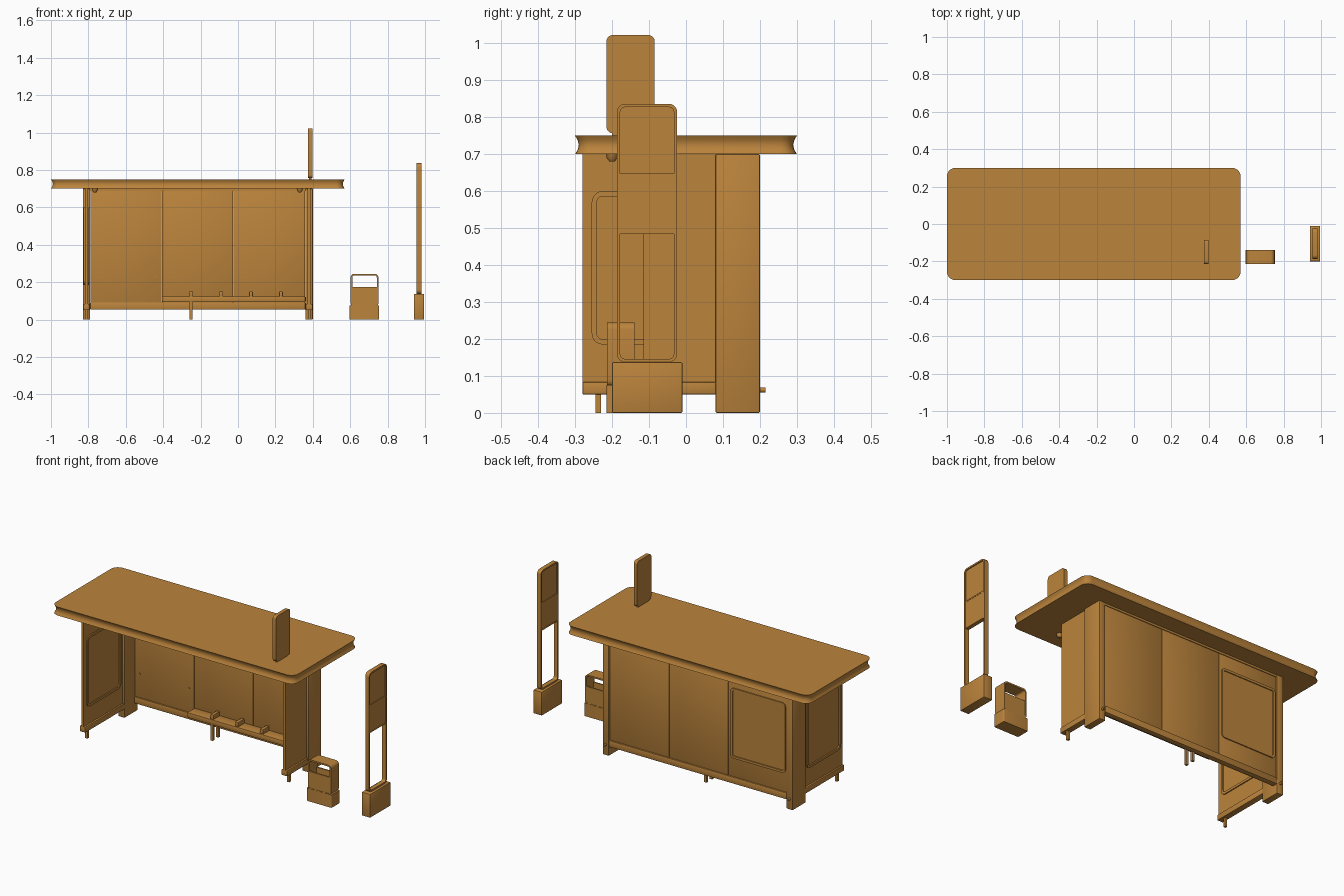
import bpy, bmesh, math
from mathutils import Vector

cube = bpy.data.objects.get("Cube")
if cube:
    bpy.data.objects.remove(cube, do_unlink=True)

ochre = bpy.data.materials.new("ochre")
ochre.use_nodes = True
ochre.diffuse_color = (0.50, 0.23, 0.045, 1)
ochre.node_tree.nodes["Principled BSDF"].inputs["Base Color"].default_value = ochre.diffuse_color


def finish(name, bm):
    bmesh.ops.recalc_face_normals(bm, faces=bm.faces)
    mesh = bpy.data.meshes.new(name)
    bm.to_mesh(mesh)
    bm.free()
    mesh.materials.append(ochre)
    obj = bpy.data.objects.new(name, mesh)
    bpy.context.scene.collection.objects.link(obj)
    return obj


def box(name, x, y, z, bevel=0):
    """Box from (min, max) pairs."""
    bm = bmesh.new()
    bmesh.ops.create_cube(bm, size=1)
    for v in bm.verts:
        v.co = Vector([(a + b) / 2 + c * (b - a) for (a, b), c in zip((x, y, z), v.co)])
    if bevel:
        bmesh.ops.bevel(bm, geom=bm.edges[:], offset=bevel, segments=2, profile=0.5, affect='EDGES')
    return finish(name, bm)


def outline(u, v, r, inset=0, steps=5):
    """Rounded rectangle points."""
    u0, u1, v0, v1 = u[0] + inset, u[1] - inset, v[0] + inset, v[1] - inset
    r = max(r - inset, 0.001)
    pts = []
    corners = ((u1 - r, v1 - r), (u0 + r, v1 - r), (u0 + r, v0 + r), (u1 - r, v0 + r))
    for k, (cu, cv) in enumerate(corners):
        for i in range(steps + 1):
            a = math.pi / 2 * (k + i / steps)
            pts.append((cu + r * math.cos(a), cv + r * math.sin(a)))
    return pts


PLACE = {'x': lambda u, v, w: (w, u, v), 'y': lambda u, v, w: (u, w, v), 'z': lambda u, v, w: (u, v, w)}


def plate(name, axis, u, v, layers, r, rim=None):
    """Rounded plate stacked from (depth, inset) layers; rim makes it an open frame."""
    bm = bmesh.new()

    def loop(w, inset):
        return [bm.verts.new(PLACE[axis](a, b, w)) for a, b in outline(u, v, r, inset)]

    loops = [loop(w, i) for w, i in layers]
    if rim:
        loops += [loop(w, rim) for w in (layers[-1][0], layers[0][0])]
        loops.append(loops[0])
    else:
        bm.faces.new(loops[0])
        bm.faces.new(loops[-1])
    for a, b in zip(loops, loops[1:]):
        for i in range(len(a)):
            j = (i + 1) % len(a)
            bm.faces.new((a[i], a[j], b[j], b[i]))
    return finish(name, bm)


def flat(w0, w1):
    return [(w0, 0), (w1, 0)]


def stud(name, axis, u, v, w0, w1, r):
    return plate(name, axis, (u - r, u + r), (v - r, v + r), flat(w0, w1), r)


# Roof with a hollowed edge
plate("roof", 'z', (-1, 0.57), (-0.30, 0.30),
      [(0.70, 0), (0.712, 0.007), (0.725, 0.010), (0.738, 0.007), (0.75, 0)], 0.045)

# Corner posts, side panels with their rails and feet
for side, x, front in (("right", -0.81, -0.28), ("left", 0.38, -0.115)):
    box(side + "_post", (x - 0.02, x + 0.02), (0.08, 0.20), (0, 0.70), 0.003)
    box(side + "_panel", (x - 0.008, x + 0.008), (front, 0.085), (0.08, 0.70))
    box(side + "_rail", (x - 0.018, x + 0.018), (front, 0.085), (0.05, 0.083), 0.003)
    box(side + "_foot", (x - 0.007, x + 0.007), (front + 0.035, front + 0.05), (0, 0.055))
    stud(side + "_post_bolt", 'y', x, 0.062, 0.195, 0.215, 0.007)

# Back wall of three panels on a rail
edges = (-0.79, -0.407, -0.025, 0.36)
for i, (a, b) in enumerate(zip(edges, edges[1:])):
    box(f"back_panel_{i + 1}", (a + 0.001, b - 0.001), (0.176, 0.192), (0.085, 0.70), 0.002)
box("back_rail", (-0.79, 0.36), (0.168, 0.20), (0.053, 0.091), 0.003)
box("top_beam", (-0.79, 0.36), (0.17, 0.196), (0.688, 0.702))

# Poster frame behind the first wall panel
plate("wall_poster_frame", 'y', (-0.78, -0.425), (0.20, 0.61), flat(0.19, 0.198), 0.02, 0.014)
plate("wall_poster", 'y', (-0.765, -0.44), (0.215, 0.595), flat(0.19, 0.194), 0.01)
for x in (-0.76, -0.44):
    for z in (0.23, 0.59):
        stud("poster_bolt", 'y', x, z, 0.172, 0.18, 0.005)

# Poster frames on both faces of the long side panel
for face, w0, w1 in (("inner", -0.804, -0.796), ("outer", -0.826, -0.816)):
    plate(face + "_poster_frame", 'x', (-0.255, 0.06), (0.185, 0.60), flat(w0, w1), 0.03, 0.014)

# Leaning bench with arm rests and legs
box("bench_seat", (-0.407, 0.36), (0.11, 0.18), (0.093, 0.124), 0.004)
for x in (-0.25, -0.09, 0.07, 0.23):
    box("bench_divider", (x - 0.01, x + 0.01), (0.115, 0.175), (0.12, 0.15), 0.004)
for y in (0.12, 0.17):
    box("bench_leg", (-0.258, -0.242), (y - 0.007, y + 0.007), (0, 0.095))

# Spot lights under the roof
for x in (-0.765, 0.33):
    plate("spot_light", 'z', (x - 0.017, x + 0.017), (-0.217, -0.183),
          [(0.68, 0.010), (0.688, 0.003), (0.702, 0)], 0.017)

# Sign standing on the roof
plate("roof_sign", 'x', (-0.215, -0.085), (0.757, 1.022), flat(0.375, 0.397), 0.016)
box("roof_sign_foot", (0.379, 0.393), (-0.20, -0.10), (0.745, 0.76))

# Litter bin with a wide hoop handle
bin_y = (-0.215, -0.138)
plate("bin_base", 'z', (0.595, 0.755), bin_y, flat(0, 0.075), 0.006)
box("bin_front", (0.608, 0.745), (-0.213, -0.205), (0.07, 0.175))
box("bin_back", (0.608, 0.745), (-0.148, -0.14), (0.07, 0.175))
plate("bin_hoop", 'y', (0.602, 0.751), (0.07, 0.245), flat(-0.214, -0.139), 0.02, 0.009)

# Free-standing display totem with an open lower half
box("totem_base", (0.94, 0.995), (-0.20, -0.01), (0, 0.137), 0.003)
plate("totem_frame", 'x', (-0.187, -0.024), (0.137, 0.836), flat(0.955, 0.98), 0.022, 0.009)
box("totem_upper_screen", (0.961, 0.974), (-0.18, -0.031), (0.643, 0.829))
box("totem_lower_screen", (0.957, 0.978), (-0.18, -0.031), (0.492, 0.64))
for z in (0.643, 0.488):
    box("totem_crossbar", (0.956, 0.979), (-0.18, -0.031), (z - 0.004, z + 0.004))

# Keep edges crisp while curves stay smooth
bpy.ops.object.select_all(action='DESELECT')
for obj in bpy.context.scene.collection.objects:
    if obj.type == 'MESH':
        obj.select_set(True)
        bpy.context.view_layer.objects.active = obj
bpy.ops.object.shade_smooth_by_angle(angle=math.radians(35))
